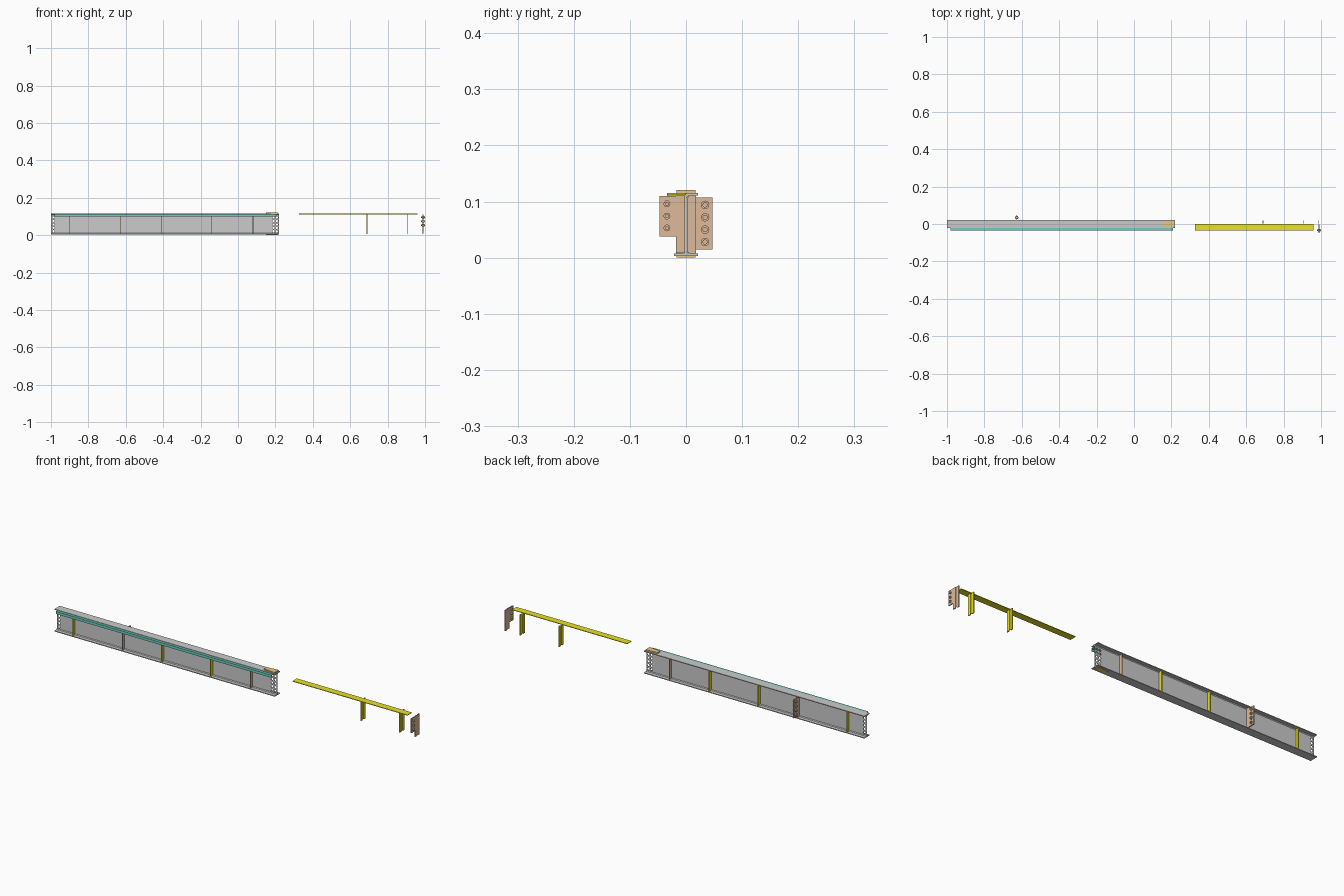
import bpy, bmesh, math

if "Cube" in bpy.data.objects:
    bpy.data.objects.remove(bpy.data.objects["Cube"])

def mat(name, c):
    m = bpy.data.materials.new(name)
    m.diffuse_color = (*c, 1)
    m.use_nodes = True
    m.node_tree.nodes["Principled BSDF"].inputs["Base Color"].default_value = m.diffuse_color
    return m

YEL = mat("yellow", (0.82, 0.75, 0.02))
TAN = mat("tan", (0.72, 0.5, 0.32))
TEAL = mat("teal", (0.15, 0.62, 0.52))
ORANGE = mat("orange", (0.85, 0.58, 0.2))

def finish(name, bm, material=None):
    bmesh.ops.recalc_face_normals(bm, faces=bm.faces)
    me = bpy.data.meshes.new(name)
    bm.to_mesh(me)
    bm.free()
    ob = bpy.data.objects.new(name, me)
    bpy.context.collection.objects.link(ob)
    if material:
        me.materials.append(material)
    return ob

def prism(name, pts, depth, axis, start, material=None):
    """Extrude a 2D outline: axis 'x' takes (y, z) points, axis 'z' takes (x, y)."""
    bm = bmesh.new()
    co = [(start, a, b) if axis == 'x' else (a, b, start) for a, b in pts]
    f = bm.faces.new([bm.verts.new(c) for c in co])
    r = bmesh.ops.extrude_face_region(bm, geom=[f])
    vs = [v for v in r['geom'] if isinstance(v, bmesh.types.BMVert)]
    bmesh.ops.translate(bm, verts=vs, vec=(depth, 0, 0) if axis == 'x' else (0, 0, depth))
    return finish(name, bm, material)

def cylinder(name, loc, r, length, axis, material=None):
    bm = bmesh.new()
    bmesh.ops.create_cone(bm, cap_ends=True, segments=16, radius1=r, radius2=r, depth=length)
    ob = finish(name, bm, material)
    ob.location = loc
    ob.rotation_euler = (0, math.pi / 2, 0) if axis == 'x' else (math.pi / 2, 0, 0)
    return ob

# I-beam
X0, X1, ZB, ZT, W, TF, TW = -1.0, 0.218, 0.003, 0.115, 0.021, 0.004, 0.0016
half = [(W, ZB), (W, ZB + TF), (TW + .003, ZB + TF), (TW, ZB + TF + .004),
        (TW, ZT - TF - .004), (TW + .003, ZT - TF), (W, ZT - TF), (W, ZT)]
beam = prism("i_beam", half + [(-y, z) for y, z in reversed(half)], X1 - X0, 'x', X0)

# Bolt holes through both web ends
for x, n in [(-0.987, 5), (0.19, 5), (0.207, 5)]:
    for i in range(n):
        c = cylinder("hole_cutter", (x, 0, 0.021 + 0.0185 * i), 0.006, 0.02, 'y')
        c.hide_render = True
        c.hide_viewport = True
        c.display_type = 'WIRE'
        m = beam.modifiers.new("hole", 'BOOLEAN')
        m.operation = 'DIFFERENCE'
        m.solver = 'EXACT'
        m.object = c

# Angle along the front edge of the top flange
prism("edge_angle", [(-.0205, .113), (-.034, .113), (-.034, .1), (-.0315, .1),
                     (-.0315, .1105), (-.0205, .1105)], 1.19, 'x', -0.982, TEAL)

# Tapered flange plates at the right end
wedge = [(0.15, -0.01), (0.213, -0.017), (0.213, 0.017), (0.15, 0.01)]
prism("top_taper_plate", wedge, 0.006, 'z', ZT, ORANGE)
prism("bottom_taper_plate", wedge, 0.003, 'z', 0, ORANGE)

def stiffener(x, side, material, z0=ZB + TF, z1=ZT - TF):
    """Plate with clipped inner corners on one side of the web."""
    pts = [(.0017, z0 + .005), (.006, z0), (.018, z0), (.018, z1), (.006, z1), (.0017, z1 - .005)]
    prism("web_stiffener", [(side * y, z) for y, z in pts], 0.004, 'x', x - 0.002, material)

# Stiffeners on the beam and on the separated group
for x, m in [(-0.9, YEL), (-0.41, YEL), (-0.14, YEL), (0.08, TAN), (0.69, YEL), (0.905, YEL)]:
    for s in (-1, 1):
        stiffener(x, s, m)
stiffener(-0.627, -1, TAN)
stiffener(0.988, 1, TAN)

def tab_plate(name, x, side, zlo, zhi, holes, r):
    """Stiffener with a wider bolted connection tab."""
    pts = [(.0017, .008), (.018, .008), (.018, zlo), (.0475, zlo), (.0475, zhi),
           (.018, zhi), (.018, .111), (.0017, .111)]
    prism(name, [(side * y, z) for y, z in pts], 0.005, 'x', x - 0.0025, TAN)
    for z in holes:
        cylinder(name + "_washer", (x, side * .034, z), r, 0.014, 'x', TAN)
        cylinder(name + "_bolt", (x, side * .034, z), r * 0.6, 0.021, 'x', TAN)

tab_plate("rear_tab_plate", -0.627, 1, .015, .107, [.028, .05, .072, .094], .0075)
tab_plate("end_tab_plate", 0.9895, -1, .038, .110, [.053, .074, .096], .006)

# Separated yellow cover plate
prism("cover_plate", [(0.325, -.034), (0.96, -.034), (0.96, 0), (0.325, 0)], 0.003, 'z', 0.112, YEL)
